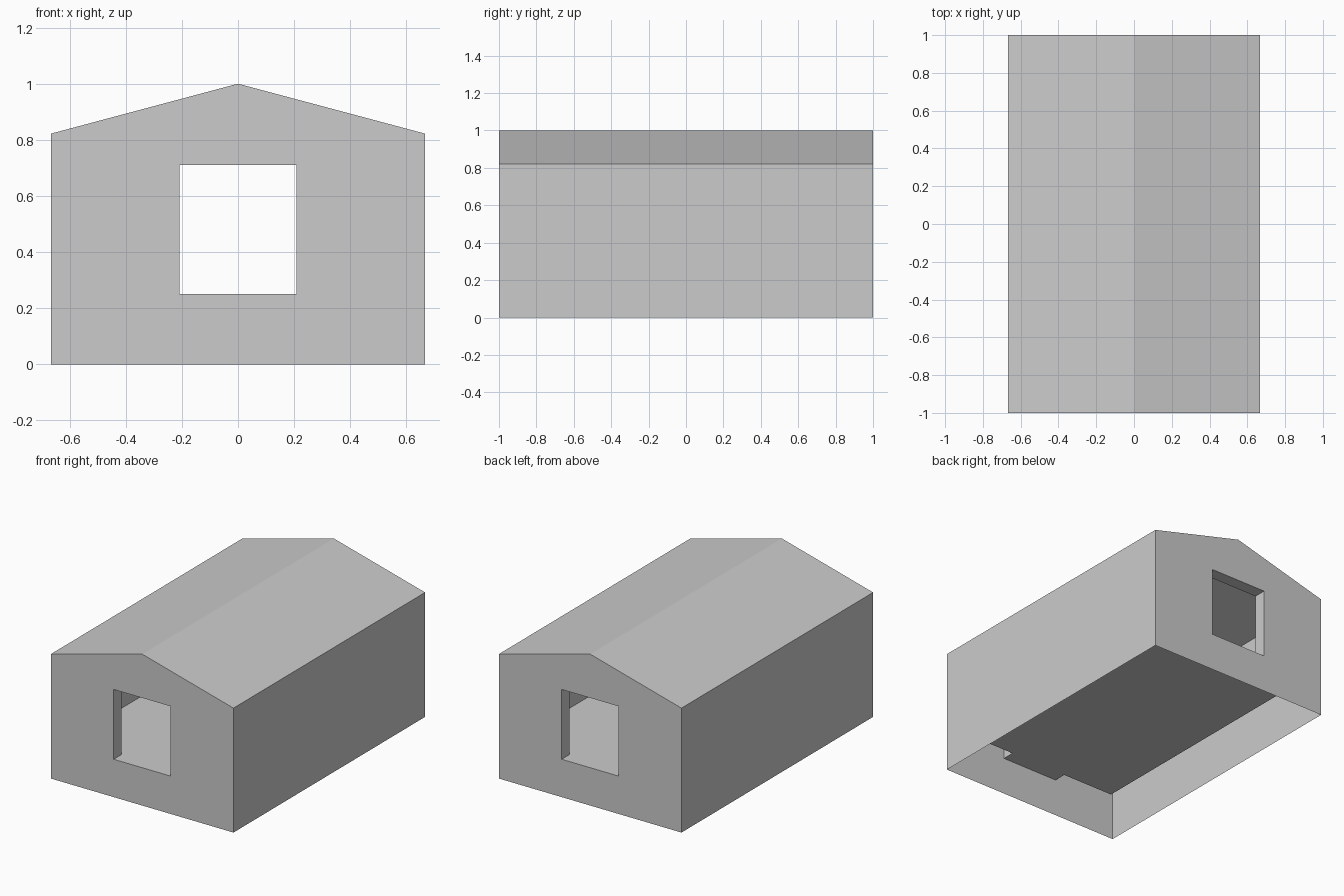
import bpy
import bmesh

cube = bpy.data.objects.get("Cube")
if cube:
    bpy.data.objects.remove(cube, do_unlink=True)

# Main sizes
HALF_W, RIDGE, EAVE = 0.667, 1.0, 0.822
WALL, ROOF = 0.083, 0.09
SILL, LINTEL, WIN = 0.25, 0.711, 0.208
FRONT, INNER_FRONT = -1.0, -1.0 + WALL
ROOM_W = HALF_W - WALL
ROOM_RIDGE = RIDGE - ROOF
ROOM_EAVE = ROOM_RIDGE - (RIDGE - EAVE) * ROOM_W / HALF_W

grey = bpy.data.materials.new("plain grey")
grey.use_nodes = True
colour = (0.6, 0.6, 0.6, 1.0)
grey.diffuse_color = colour
grey.node_tree.nodes["Principled BSDF"].inputs["Base Color"].default_value = colour


def strips(profile, y0, y1, inward=False):
    """Quads sweeping an (x, z) profile from y0 to y1."""
    quads = []
    for (px, pz), (qx, qz) in zip(profile, profile[1:]):
        quad = [(px, y0, pz), (px, y1, pz), (qx, y1, qz), (qx, y0, qz)]
        quads.append(quad[::-1] if inward else quad)
    return quads


def ring(outer, inner, y, inward=False):
    """Wall between an outline and the window opening."""
    quads = []
    for i in range(len(outer) - 1):
        loop = [outer[i], outer[i + 1], inner[i + 1], inner[i]]
        quad = [(x, y, z) for x, z in loop]
        quads.append(quad[::-1] if inward else quad)
    return quads


def build(name, quads):
    """Make one quarter of a part and mirror it across both axes."""
    bm = bmesh.new()
    for quad in quads:
        points = [p for i, p in enumerate(quad) if p != quad[i - 1]]
        bm.faces.new([bm.verts.new(p) for p in points])
    bmesh.ops.remove_doubles(bm, verts=bm.verts, dist=0.0001)
    mesh = bpy.data.meshes.new(name)
    bm.to_mesh(mesh)
    bm.free()
    mesh.materials.append(grey)
    obj = bpy.data.objects.new(name, mesh)
    bpy.context.collection.objects.link(obj)
    mirror = obj.modifiers.new("mirror", 'MIRROR')
    mirror.use_axis = (True, True, False)


shell = [(0, 0), (HALF_W, 0), (HALF_W, EAVE), (0, RIDGE)]
room = [(0, SILL), (ROOM_W, SILL), (ROOM_W, ROOM_EAVE), (0, ROOM_RIDGE)]
window = [(0, SILL), (WIN, SILL), (WIN, LINTEL), (0, LINTEL)]

# Outer shell, open underneath
build("gable_walls", ring(shell, window, FRONT))
build("side_walls", strips(shell[1:3], FRONT, 0))
build("roof", strips(shell[2:], FRONT, 0))

# Room lining; its floor is level with the sill, so nothing lies below the opening
build("room_gables", ring(room[1:], window[1:], INNER_FRONT, inward=True))
build("room_floor", strips(room[:2], INNER_FRONT, 0, inward=True))
build("room_walls", strips(room[1:3], INNER_FRONT, 0, inward=True))
build("room_ceiling", strips(room[2:], INNER_FRONT, 0, inward=True))

# Reveals through both gables
build("window_reveals", strips(window, FRONT, INNER_FRONT, inward=True))
